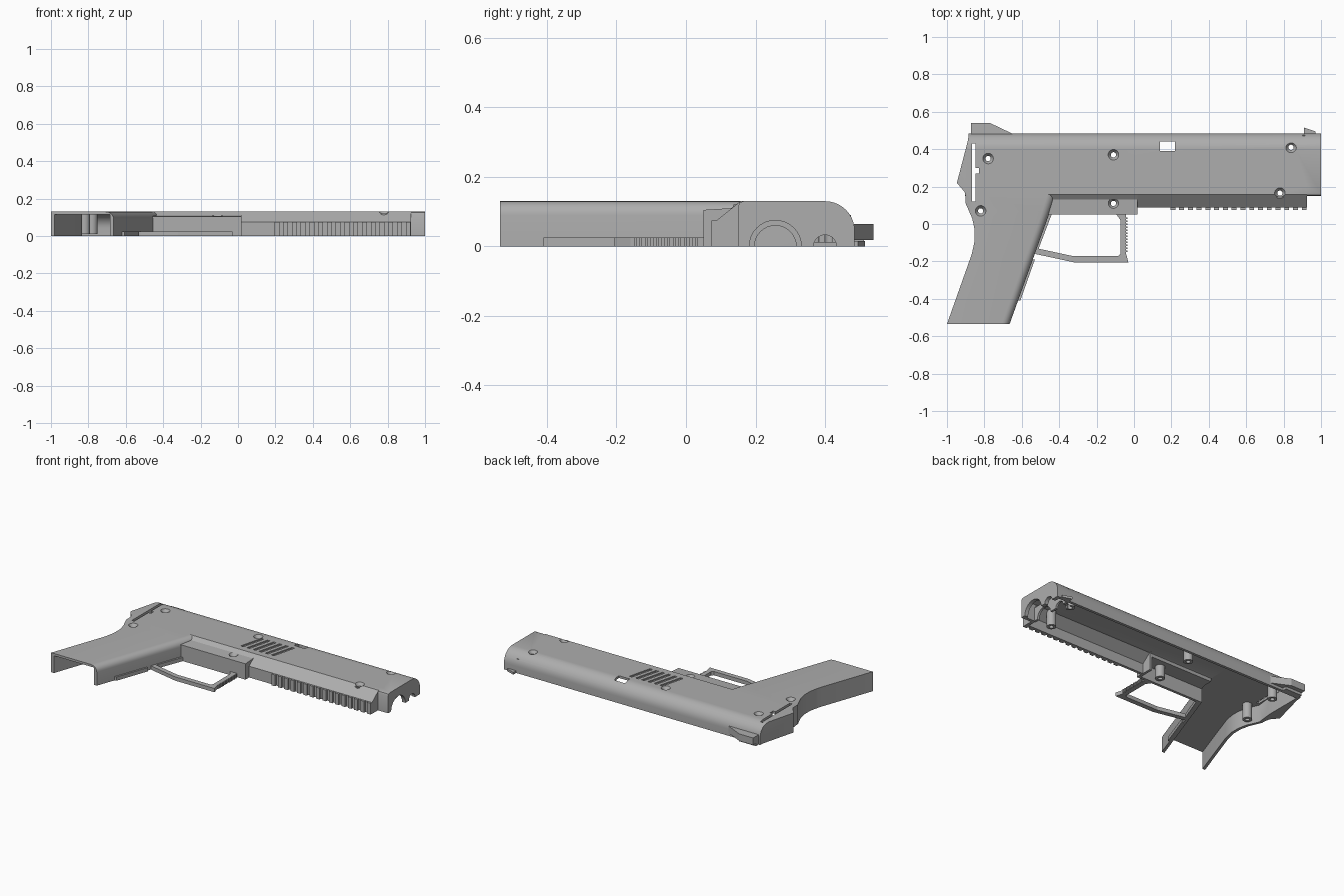
import bpy, bmesh, math
from mathutils import Vector, Matrix

cube = bpy.data.objects.get("Cube")
if cube:
    bpy.data.objects.remove(cube)

grey = bpy.data.materials.new("grey plastic")
grey.use_nodes = True
colour = (0.42, 0.42, 0.42, 1)
grey.diffuse_color = colour
grey.node_tree.nodes["Principled BSDF"].inputs["Base Color"].default_value = colour


def finish(bm, name):
    bmesh.ops.recalc_face_normals(bm, faces=bm.faces)
    mesh = bpy.data.meshes.new(name)
    bm.to_mesh(mesh)
    bm.free()
    mesh.materials.append(grey)
    ob = bpy.data.objects.new(name, mesh)
    bpy.context.collection.objects.link(ob)
    return ob


def prism(name, pts, a, b, axis="z", bevel=None):
    """Extrude an outline (x, y) along z, or a section (y, z) along x."""
    bm = bmesh.new()
    place = (lambda p, t: (p[0], p[1], t)) if axis == "z" else (lambda p, t: (t, p[0], p[1]))
    face = bm.faces.new([bm.verts.new(place(p, a)) for p in pts])
    new = bmesh.ops.extrude_face_region(bm, geom=[face])["geom"]
    shift = Vector((0, 0, b - a)) if axis == "z" else Vector((b - a, 0, 0))
    bmesh.ops.translate(bm, vec=shift, verts=[v for v in new if isinstance(v, bmesh.types.BMVert)])
    if bevel:
        width, rule = bevel
        edges = [e for e in bm.edges if all(abs(v.co.z - b) < 1e-5 and rule(v.co) for v in e.verts)]
        bmesh.ops.bevel(bm, geom=edges, offset=width, segments=6, profile=0.5, affect="EDGES")
    return finish(bm, name)


def box(name, x0, x1, y0, y1, z0, z1):
    return prism(name, [(x0, y0), (x1, y0), (x1, y1), (x0, y1)], z0, z1)


def rod(name, centre, r1, r2, length, axis="z"):
    """Cylinder or cone starting at centre and running along the axis."""
    bm = bmesh.new()
    bmesh.ops.create_cone(bm, cap_ends=True, segments=32, radius1=r1, radius2=r2, depth=length)
    bmesh.ops.translate(bm, vec=(0, 0, length / 2), verts=bm.verts)
    if axis == "x":
        bmesh.ops.rotate(bm, matrix=Matrix.Rotation(math.pi / 2, 3, "Y"), verts=bm.verts)
    bmesh.ops.translate(bm, vec=centre, verts=bm.verts)
    return finish(bm, name)


def combine(target, tool, operation):
    mod = target.modifiers.new("boolean", "BOOLEAN")
    mod.operation = operation
    mod.solver = "EXACT"
    mod.object = tool
    bpy.context.view_layer.objects.active = target
    bpy.ops.object.modifier_apply(modifier=mod.name)
    bpy.data.objects.remove(tool)


def add(tool):
    combine(body, tool, "UNION")


def cut(tool):
    combine(body, tool, "DIFFERENCE")


def slide_section(y0, y1, top, r, low):
    arc = [(y1 - r + r * math.cos(t), top - r + r * math.sin(t))
           for t in [math.radians(9 * i) for i in range(11)]]
    c = 0.015
    return [(y0, low), (y1, low)] + arc + [(y0 + c, top), (y0 + c * 0.3, top - c * 0.3), (y0, top - c)]


# Outer form: upper body, lower cover, trigger housing and grip
body = prism("half_shell", slide_section(0.15, 0.485, 0.13, 0.085, 0), -0.96, 1.0, "x")
cut(prism("rear_trim", [(-1.1, 0.6), (-0.875, 0.6), (-0.887, 0.45), (-0.947, 0.22),
                        (-0.905, 0.17), (-0.9, 0.05), (-1.1, 0.05)], -0.1, 0.2))
add(prism("lower_cover", [(0.088, 0), (0.088, 0.075), (0.157, 0.13), (0.2, 0.13), (0.2, 0)],
          0, 0.925, "x"))
add(prism("trigger_housing", [(0.05, 0), (0.05, 0.105), (0.13, 0.11), (0.157, 0.13),
                              (0.2, 0.13), (0.2, 0)], -0.6, 0.02, "x"))
add(prism("grip", [(-1.0, -0.535), (-0.665, -0.535), (-0.455, 0.05), (-0.435, 0.11), (-0.435, 0.3),
                   (-0.89, 0.3), (-0.903, 0.17), (-0.9, 0.11), (-0.865, 0.03),
                   (-0.852, -0.03), (-0.852, -0.09), (-0.867, -0.16)], 0, 0.13,
          bevel=(0.04, lambda c: c.x > -0.7 and c.y < 0.2)))

# Hollow inside, open below and at the grip end
cut(prism("slide_cavity", slide_section(0.17, 0.467, 0.115, 0.072, -0.05), -0.868, 0.975, "x"))
cut(prism("cover_cavity", [(0.106, -0.05), (0.106, 0.066), (0.168, 0.115), (0.25, 0.115), (0.25, -0.05)],
          0.02, 0.905, "x"))
cut(prism("housing_cavity", [(0.068, -0.05), (0.068, 0.092), (0.25, 0.092), (0.25, -0.05)],
          -0.55, 0.003, "x"))
cut(prism("grip_cavity", [(-1.003, -0.6), (-0.708, -0.6), (-0.475, 0.05), (-0.455, 0.11), (-0.455, 0.3),
                          (-0.86, 0.3), (-0.88, 0.11), (-0.845, 0.03), (-0.833, -0.03),
                          (-0.833, -0.09), (-0.848, -0.16)], -0.05, 0.115))

# Inner supports: muzzle rib and long ledge
add(box("muzzle_rib", 0.9, 0.915, 0.16, 0.475, 0.0, 0.09))
add(box("inner_ledge", -0.4, 0.78, 0.445, 0.475, 0.03, 0.045))

# Screw posts, bores and countersinks
screws = [(-0.78, 0.35, 0.13), (-0.11, 0.37, 0.13), (0.84, 0.41, 0.13),
          (0.78, 0.165, 0.13), (-0.11, 0.11, 0.11), (-0.82, 0.07, 0.13)]
for x, y, top in screws:
    add(rod("post", (x, y, 0.012), 0.029, 0.029, top - 0.022))
for x, y, top in screws:
    cut(rod("bore", (x, y, -0.05), 0.014, 0.014, 0.25))
    cut(rod("countersink", (x, y, top - 0.02), 0.014, 0.029, 0.021))

# Muzzle openings
cut(rod("barrel_hole", (0.95, 0.257, 0), 0.075, 0.075, 0.1, "x"))
cut(rod("inner_barrel_hole", (0.85, 0.257, 0), 0.06, 0.06, 0.2, "x"))
cut(rod("guide_hole", (0.85, 0.4, 0), 0.033, 0.033, 0.2, "x"))

# Window, rear slit and shallow slanted grooves
cut(box("window", 0.14, 0.22, 0.39, 0.44, 0.05, 0.2))
cut(box("rear_slit", -0.866, -0.848, 0.12, 0.43, 0.03, 0.2))
cut(box("slit_notch", -0.855, -0.83, 0.27, 0.3, 0.03, 0.2))
for i in range(6):
    x = -0.12 + 0.045 * i
    cut(prism("groove", [(x, 0.2), (x + 0.02, 0.2), (x + 0.06, 0.36), (x + 0.04, 0.36)], 0.122, 0.2))

# Sights
prism("rear_sight", [(-0.872, 0.47), (-0.872, 0.54), (-0.77, 0.54), (-0.65, 0.483), (-0.65, 0.47)],
      0.018, 0.065)
box("rear_sight_foot", -0.872, -0.75, 0.47, 0.512, 0, 0.018)
prism("front_sight", [(0.91, 0.475), (0.91, 0.515), (0.97, 0.495), (0.97, 0.475)], 0, 0.015)

# Trigger guard
prism("trigger_guard", [
    (-0.545, -0.15), (-0.52, -0.162), (-0.32, -0.205), (-0.03, -0.205), (-0.042, -0.16), (-0.042, 0.06),
    (-0.1, 0.06), (-0.072, 0.02), (-0.072, -0.16), (-0.085, -0.172), (-0.325, -0.172),
    (-0.51, -0.132), (-0.437, 0.06), (-0.46, 0.06)], 0, 0.025)
for i in range(12):
    y = -0.15 + 0.016 * i
    box("guard_rib", -0.046, -0.036, y, y + 0.008, 0, 0.025)

# Strip on the front of the grip
prism("grip_strip", [(-0.625, -0.41), (-0.608, -0.41), (-0.53, -0.19), (-0.55, -0.19)], 0, 0.025)

# Accessory rail teeth
for i in range(16):
    x = 0.195 + 0.0468 * i
    box("rail_tooth", x, x + 0.026, 0.074, 0.092, 0, 0.075)

# Smooth the rounded surfaces, keep the edges sharp
bpy.ops.object.select_all(action="DESELECT")
body.select_set(True)
bpy.context.view_layer.objects.active = body
bpy.ops.object.shade_smooth_by_angle(angle=math.radians(30))
